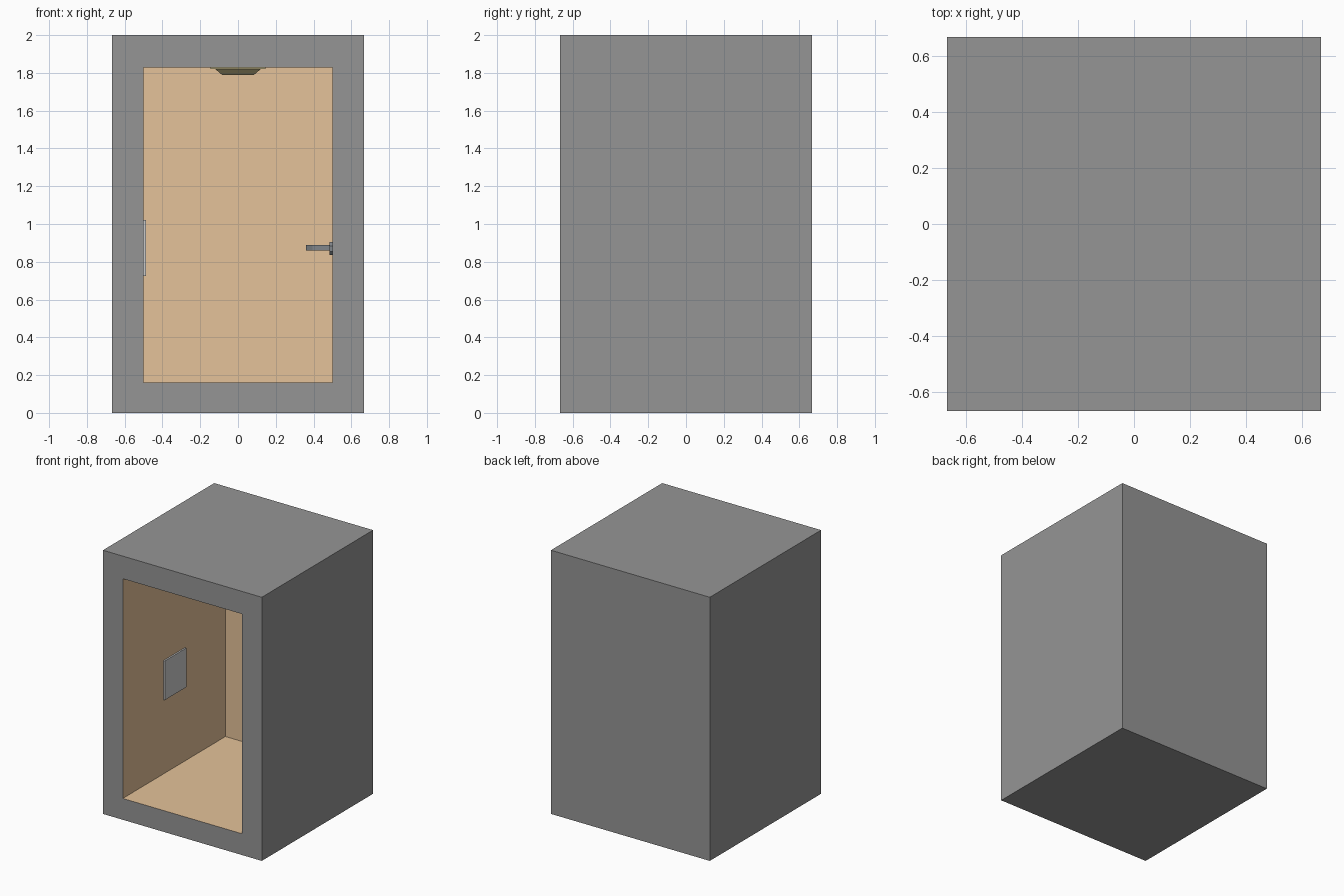
import bpy, bmesh
from mathutils import Matrix, Vector

if "Cube" in bpy.data.objects:
    bpy.data.objects.remove(bpy.data.objects["Cube"])


def material(name, rgb):
    m = bpy.data.materials.new(name)
    m.diffuse_color = (*rgb, 1)
    m.use_nodes = True
    m.node_tree.nodes["Principled BSDF"].inputs["Base Color"].default_value = m.diffuse_color
    return m


def finish(bm, name, mats=()):
    bmesh.ops.recalc_face_normals(bm, faces=bm.faces)
    me = bpy.data.meshes.new(name)
    bm.to_mesh(me)
    bm.free()
    for m in mats:
        me.materials.append(m)
    ob = bpy.data.objects.new(name, me)
    bpy.context.collection.objects.link(ob)
    return ob


def box(bm, lo, hi):
    lo, hi = Vector(lo), Vector(hi)
    mat = Matrix.Translation((lo + hi) / 2) @ Matrix.Diagonal((*(hi - lo), 1))
    return bmesh.ops.create_cube(bm, size=1, matrix=mat)


tan = material("tan_lining", (0.78, 0.54, 0.32))
olive = material("lamp_olive", (0.62, 0.54, 0.27))
grey = material("shell_grey", (0.3, 0.3, 0.3))
steel = material("rail_steel", (0.22, 0.24, 0.26))

W = 2 / 3      # half width of the booth
WALL = 1 / 6   # wall thickness around the opening

# Booth shell: solid box with the front face inset and pushed inwards
bm = bmesh.new()
box(bm, (-W, -W, 0), (W, W, 2))
front = min(bm.faces, key=lambda f: f.calc_center_median().y)
bmesh.ops.inset_individual(bm, faces=[front], thickness=WALL, use_even_offset=True)
sides = bmesh.ops.inset_individual(bm, faces=[front], thickness=0, depth=-1.23)["faces"]
for f in [front, *sides]:
    f.material_index = 1
# Lower the whole opening slightly to match the sill height
for v in {v for f in [front, *sides] for v in f.verts}:
    v.co.z -= 0.005
finish(bm, "booth_shell", (grey, tan))

# Control panel on the left wall
bm = bmesh.new()
box(bm, (-0.5, -0.18, 0.725), (-0.488, 0.078, 1.022))
finish(bm, "control_panel")

# Ceiling lamp: thin rim plate and a tapered square diffuser
bm = bmesh.new()
box(bm, (-0.145, -0.195, 1.82), (0.145, 0.095, 1.828))
r = 2 ** 0.5
place = Matrix.Translation((0, -0.05, 1.805)) @ Matrix.Rotation(0.785398, 4, 'Z')
bmesh.ops.create_cone(bm, cap_ends=True, segments=4, radius1=0.085 * r,
                      radius2=0.12 * r, depth=0.03, matrix=place)
finish(bm, "ceiling_lamp", (olive,))

# Handrail on the right wall: flat bar swept along a faceted bracket path
YC, HALF = -0.05, 0.3
outer = [(0.5, HALF), (0.435, HALF), (0.395, HALF - 0.02), (0.36, HALF - 0.065)]
inner = [(0.5, HALF - 0.03), (0.445, HALF - 0.03), (0.415, HALF - 0.045), (0.39, HALF - 0.075)]


def both_ends(path):
    return [(x, YC - y) for x, y in path] + [(x, YC + y) for x, y in reversed(path)]


bm = bmesh.new()
rings = []
for (ox, oy), (ix, iy) in zip(both_ends(outer), both_ends(inner)):
    rings.append([bm.verts.new(c) for c in ((ox, oy, 0.86), (ox, oy, 0.89),
                                            (ix, iy, 0.89), (ix, iy, 0.86))])
for a, b in zip(rings, rings[1:]):
    for i in range(4):
        j = (i + 1) % 4
        bm.faces.new((a[i], a[j], b[j], b[i]))
bm.faces.new(rings[0])
bm.faces.new(rings[-1])
finish(bm, "handrail", (steel,))

# Octagonal wall plates at the handrail ends
bm = bmesh.new()
for s in (-1, 1):
    place = (Matrix.Translation((0.4925, YC + s * (HALF - 0.015), 0.87))
             @ Matrix.Rotation(1.570796, 4, 'Y') @ Matrix.Rotation(0.392699, 4, 'Z'))
    bmesh.ops.create_cone(bm, cap_ends=True, segments=8, radius1=0.038,
                          radius2=0.038, depth=0.015, matrix=place)
finish(bm, "handrail_plates", (steel,))
